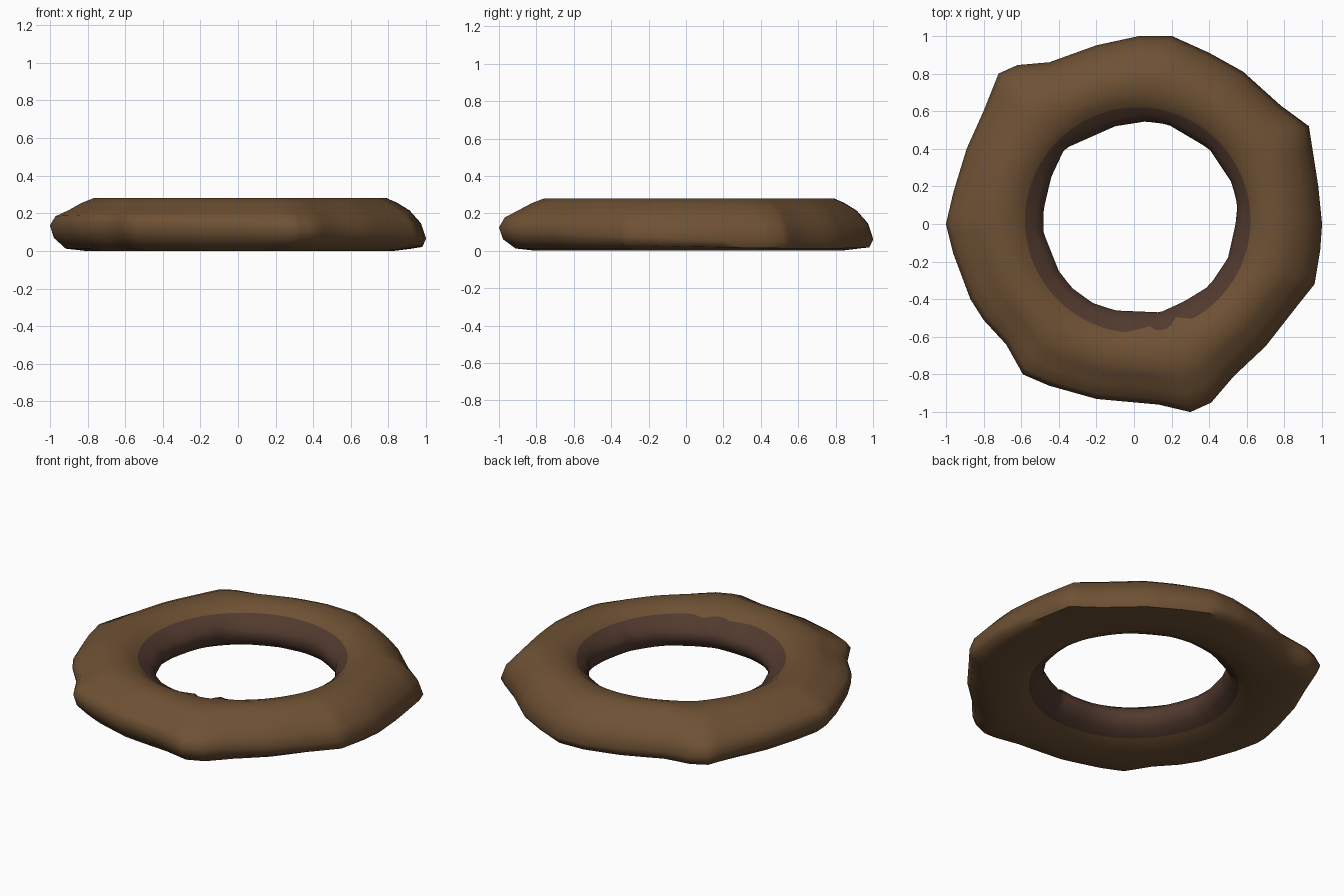
import bpy, bmesh, math
from mathutils import Vector

cube = bpy.data.objects.get("Cube")
if cube:
    bpy.data.objects.remove(cube, do_unlink=True)


def make_material(name, colour):
    mat = bpy.data.materials.new(name)
    mat.use_nodes = True
    mat.diffuse_color = (*colour, 1)
    shader = mat.node_tree.nodes["Principled BSDF"]
    shader.inputs["Base Color"].default_value = (*colour, 1)
    shader.inputs["Roughness"].default_value = 0.8
    return mat


brown = make_material("brown crust", (0.156, 0.082, 0.034))
dark_brown = make_material("dark brown inner wall", (0.084, 0.042, 0.028))

CENTRE = Vector((0.02, 0.02))
RIM_RADIUS = 0.6

# Irregular outer outline and the hole outline, seen from above
outer_outline = [
    (1, 0), (.98, .2), (.93, .52), (.78, .63), (.58, .81), (.4, .91),
    (.2, 1), (.03, 1), (-.2, .95), (-.45, .86), (-.62, .845), (-.72, .8),
    (-.8, .6), (-.89, .4), (-.96, .17), (-1, 0), (-.96, -.16), (-.87, -.4),
    (-.8, -.51), (-.68, -.64), (-.59, -.8), (-.45, -.86), (-.2, -.93),
    (.13, -.96), (.3, -1), (.41, -.95), (.53, -.81), (.7, -.65),
    (.88, -.42), (.96, -.32), (.99, -.14)]
hole_outline = [
    (.55, .1), (.52, .22), (.4, .4), (.18, .53), (.06, .545), (-.1, .52),
    (-.37, .4), (-.44, .25), (-.48, .08), (-.48, -.05), (-.4, -.25),
    (-.33, -.34), (-.22, -.42), (-.1, -.46), (.14, -.47), (.27, -.41),
    (.4, -.33), (.5, -.18), (.54, 0)]

# Cross-section of the crust from top rim to bottom rim: (share of width, height)
crust_profile = [
    (0, .235), (.1, .262), (.25, .278), (.45, .28), (.6, .255), (.77, .215),
    (.93, .165), (1, .1), (.95, .045), (.8, .012), (.55, 0), (.2, .003), (0, .035)]
# Inner wall from bottom rim to top rim: (share of the way to the hole edge, height)
wall_profile = [(.6, .06), (.93, .1), (1, .135), (.93, .165), (.6, .2)]


def polar(outline):
    result = []
    for point in outline:
        offset = Vector(point) - CENTRE
        result.append((math.atan2(offset.y, offset.x) % math.tau, offset.length))
    return sorted(result)


def radius_at(table, angle):
    """Follow the straight edge of the outline at the given angle."""
    angle %= math.tau
    first, last = table[0], table[-1]
    wrapped = [(last[0] - math.tau, last[1])] + table + [(first[0] + math.tau, first[1])]
    for (a, ra), (b, rb) in zip(wrapped, wrapped[1:]):
        if a <= angle <= b:
            cross = ra * math.sin(angle - a) + rb * math.sin(b - angle)
            return ra * rb * math.sin(b - a) / cross
    return first[1]


def dent(angle, degrees):
    """Small inward ripple of the top rim."""
    gap = math.remainder(angle - math.radians(degrees), math.tau)
    return 0.045 * math.exp(-(gap / 0.075) ** 2)


outer = polar(outer_outline)
hole = polar(hole_outline)

# Rings at every outline corner, with two more between neighbours
angles = []
for i, (a, _) in enumerate(outer):
    step = (outer[(i + 1) % len(outer)][0] - a) % math.tau
    angles += [a + step * k / 3 for k in range(3)]

bm = bmesh.new()
rings = []
for angle in angles:
    direction = Vector((math.cos(angle), math.sin(angle)))
    r_out, r_hole = radius_at(outer, angle), radius_at(hole, angle)
    ripple = dent(angle, -86) + dent(angle, -68)
    section = []
    for i, (share, z) in enumerate(crust_profile):
        rim = RIM_RADIUS - (ripple if i == 0 else 0)
        # the outermost edge dips toward the back and left
        dip = 0.035 * (direction.x + direction.y) * max(0, share - .85) / .15
        section.append((rim + share * (r_out - rim), max(0.01 if share > .85 else 0, z - dip)))
    for share, z in wall_profile:
        section.append((RIM_RADIUS + share * (r_hole - RIM_RADIUS), z))
    rings.append([bm.verts.new((*(CENTRE + direction * r), z)) for r, z in section])

# Skin the sections; faces of the inner wall take the darker colour
count = len(rings[0])
for ring, following in zip(rings, rings[1:] + rings[:1]):
    for j in range(count):
        k = (j + 1) % count
        face = bm.faces.new((ring[j], ring[k], following[k], following[j]))
        face.material_index = 1 if j >= len(crust_profile) - 1 else 0
bmesh.ops.recalc_face_normals(bm, faces=bm.faces)

mesh = bpy.data.meshes.new("ring")
bm.to_mesh(mesh)
bm.free()
mesh.materials.append(brown)
mesh.materials.append(dark_brown)
ring_object = bpy.data.objects.new("ring", mesh)
bpy.context.collection.objects.link(ring_object)

bpy.ops.object.select_all(action="DESELECT")
ring_object.select_set(True)
bpy.context.view_layer.objects.active = ring_object
bpy.ops.object.shade_smooth_by_angle(angle=math.radians(60))
